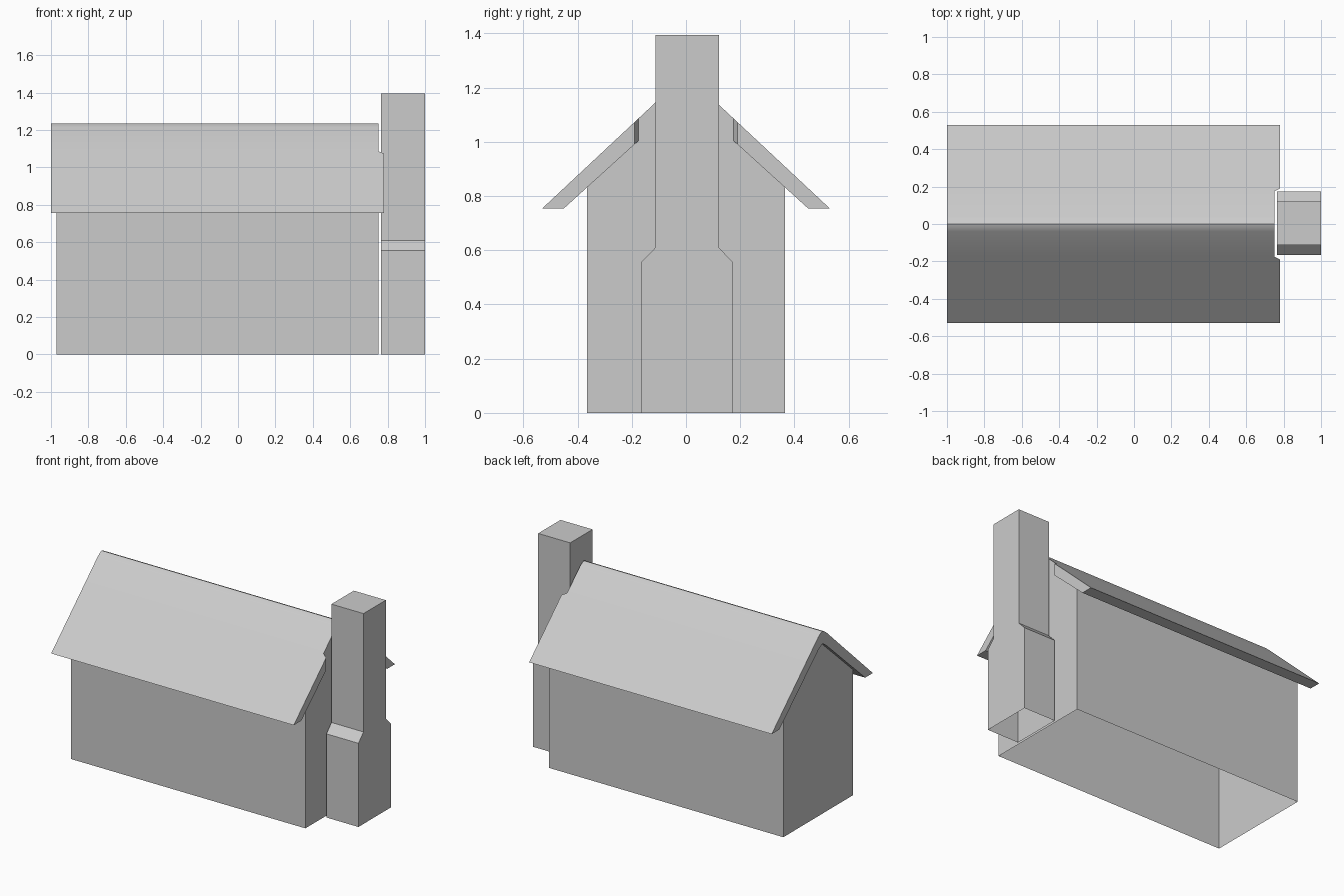
import bpy
import bmesh

cube = bpy.data.objects.get("Cube")
if cube:
    bpy.data.objects.remove(cube, do_unlink=True)

grey = bpy.data.materials.new("plain grey")
grey.use_nodes = True
colour = (0.6, 0.6, 0.6, 1)
grey.diffuse_color = colour
grey.node_tree.nodes["Principled BSDF"].inputs["Base Color"].default_value = colour


def mirrored(half, centre=0.0):
    """Full profile from its +y half, listed from the middle outwards."""
    left = [(-y, z) for y, z in reversed(half) if y > 0]
    return [(y + centre, z) for y, z in left + half]


def add_object(name, bm, smooth=False):
    bmesh.ops.recalc_face_normals(bm, faces=bm.faces)
    mesh = bpy.data.meshes.new(name)
    bm.to_mesh(mesh)
    bm.free()
    mesh.materials.append(grey)
    obj = bpy.data.objects.new(name, mesh)
    bpy.context.collection.objects.link(obj)
    if smooth:
        bpy.ops.object.select_all(action="DESELECT")
        obj.select_set(True)
        bpy.context.view_layer.objects.active = obj
        bpy.ops.object.shade_smooth_by_angle(angle=0.5)
    return obj


def hollow_prism(name, profile, x0, x1):
    """Profile extruded along x, left open underneath."""
    bm = bmesh.new()
    ends = [[bm.verts.new((x, y, z)) for y, z in profile] for x in (x0, x1)]
    for end in ends:
        bm.faces.new(end)
    a, b = ends
    for i in range(len(profile) - 1):
        bm.faces.new((a[i], a[i + 1], b[i + 1], b[i]))
    add_object(name, bm)


# Roof lines: outer skin and underside, with a rounded ridge
def outer_z(y):
    return 0.755 + 0.935 * (0.53 - y)


def inner_z(y):
    return 0.755 + 0.907 * (0.45 - y)


# House walls, gables tucked just into the roof slab
walls = [(0, 1.165), (0.03, inner_z(0.03) + 0.02), (0.365, inner_z(0.365) + 0.02), (0.365, 0)]
hollow_prism("house_walls", mirrored(walls), -0.97, 0.75)

# Chimney with sloping shoulders
stack = [(0.117, 1.395), (0.117, 0.61), (0.17, 0.555), (0.17, 0)]
hollow_prism("chimney", mirrored(stack, 0.004), 0.765, 1.0)

# Roof slab, its right end stepped back beside the chimney
steps = [0.04, 0.175, 0.19]
outer = [(0, 1.235), (0.018, 1.228)] + [(y, outer_z(y)) for y in steps] + [(0.53, 0.755)]
inner = [(0, 1.15), (0.018, 1.142)] + [(y, inner_z(y)) for y in steps] + [(0.45, 0.755)]


def right_end(y):
    return 0.75 if abs(y) < 0.18 else 0.78


bm = bmesh.new()
rows = []
for profile in (mirrored(outer), mirrored(inner)):
    for at_right in (False, True):
        rows.append([bm.verts.new((right_end(y) if at_right else -1, y, z)) for y, z in profile])
outer_l, outer_r, inner_l, inner_r = rows
for a, b in ((outer_l, outer_r), (inner_l, inner_r), (outer_l, inner_l), (outer_r, inner_r)):
    for i in range(len(a) - 1):
        bm.faces.new((a[i], a[i + 1], b[i + 1], b[i]))
for i in (0, -1):
    bm.faces.new((outer_l[i], outer_r[i], inner_r[i], inner_l[i]))
add_object("roof", bm, smooth=True)
